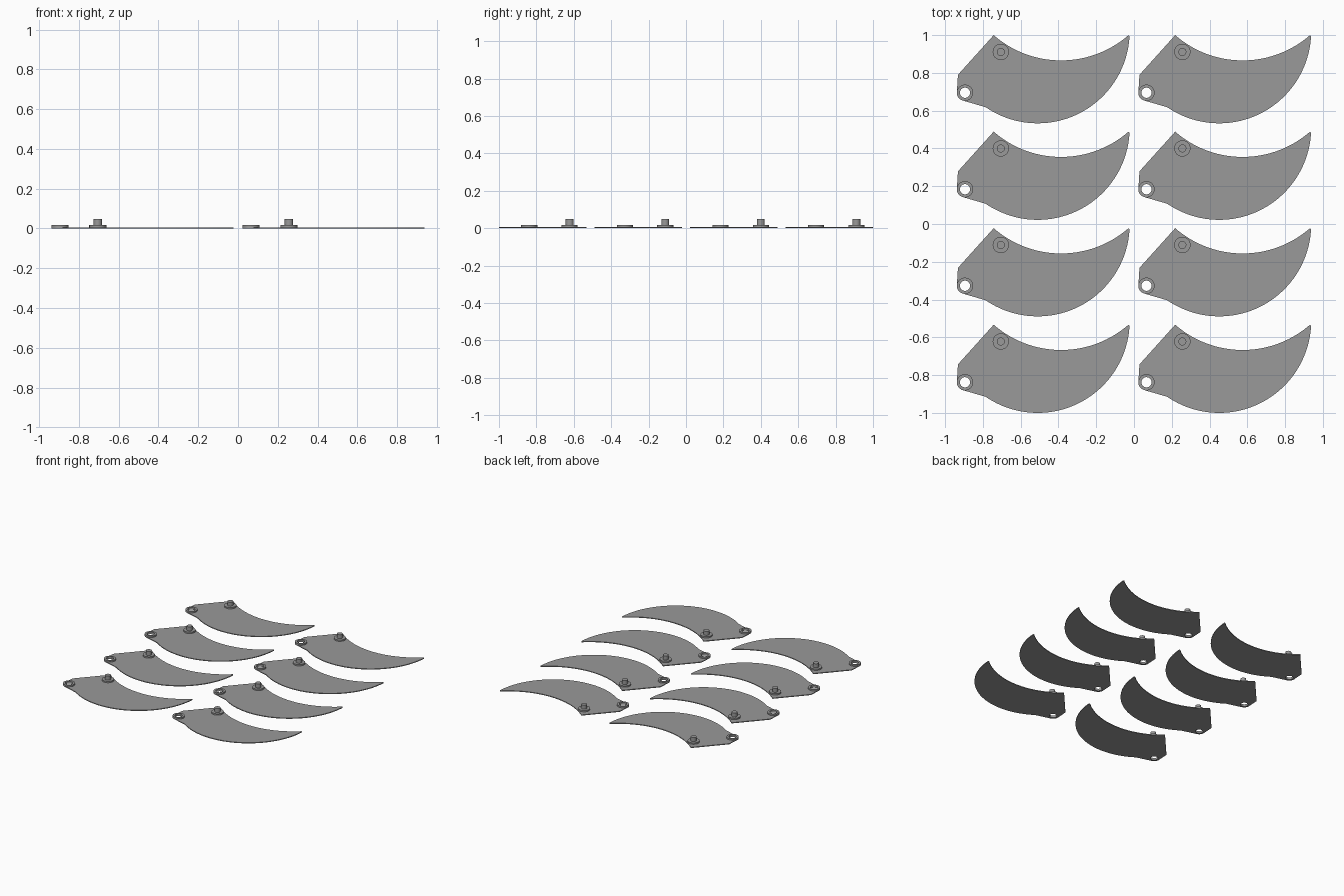
import bpy, bmesh, math

cube = bpy.data.objects.get("Cube")
if cube:
    bpy.data.objects.remove(cube, do_unlink=True)

# Single plain grey material
grey = bpy.data.materials.new("plain grey")
grey.use_nodes = True
colour = (0.32, 0.32, 0.32, 1)
grey.diffuse_color = colour
grey.node_tree.nodes["Principled BSDF"].inputs["Base Color"].default_value = colour

THICK, COLLAR_TOP, PIN_TOP = 0.006, 0.017, 0.048
HOLE_R, COLLAR_R, PIN_R = 0.027, 0.043, 0.021
PIN = (0.19, 0.216)          # pin position relative to the pivot hole


def arc(centre, radius, start, end, steps):
    """Points along an arc, angles in degrees, both ends included."""
    angles = [math.radians(start + (end - start) * i / steps) for i in range(steps + 1)]
    return [(centre[0] + radius * math.cos(a), centre[1] + radius * math.sin(a)) for a in angles]


def circle(centre, radius, steps=40):
    return arc(centre, radius, 0, 360, steps)[:-1]


def extruded(name, loops, bottom, top):
    """Mesh of an outline, with optional holes, raised from bottom to top."""
    bm = bmesh.new()
    edges = []
    for loop in loops:
        verts = [bm.verts.new((x, y, bottom)) for x, y in loop]
        edges += [bm.edges.new((v, verts[i - 1])) for i, v in enumerate(verts)]
    bmesh.ops.triangle_fill(bm, use_beauty=True, edges=edges)
    raised = bmesh.ops.extrude_face_region(bm, geom=bm.faces[:], use_keep_orig=True)["geom"]
    bmesh.ops.translate(bm, vec=(0, 0, top - bottom),
                        verts=[g for g in raised if isinstance(g, bmesh.types.BMVert)])
    bmesh.ops.recalc_face_normals(bm, faces=bm.faces[:])
    for face in bm.faces:
        face.smooth = True
    mesh = bpy.data.meshes.new(name)
    bm.to_mesh(mesh)
    bm.free()
    mesh.set_sharp_from_angle(angle=math.radians(30))
    mesh.materials.append(grey)
    return mesh


# Blade outline: rounded pivot end, convex lower edge, concave upper edge
outline = [(-0.037, 0.095)]
outline += arc((0, 0), COLLAR_R, 180, 255, 10)
outline += arc((0.385, 0.325), 0.487, 235.6, 357, 48)
outline += arc((0.509, 0.714), 0.543, 311.1, 228.9, 40)

hole = circle((0, 0), HOLE_R)
parts = [
    extruded("blade_plate", [outline, hole], 0, THICK),
    extruded("pivot_collar", [circle((0, 0), COLLAR_R), hole], THICK, COLLAR_TOP),
    extruded("pin_flange", [circle(PIN, COLLAR_R)], THICK, COLLAR_TOP),
    extruded("guide_pin", [circle(PIN, PIN_R)], COLLAR_TOP, PIN_TOP),
]

# Two columns of four identical blades
for column in range(2):
    for row in range(4):
        for mesh in parts:
            part = bpy.data.objects.new(f"{mesh.name}_{column + 1}_{row + 1}", mesh)
            part.location = (-0.895 + 0.961 * column, 0.695 - 0.511 * row, 0)
            bpy.context.collection.objects.link(part)
